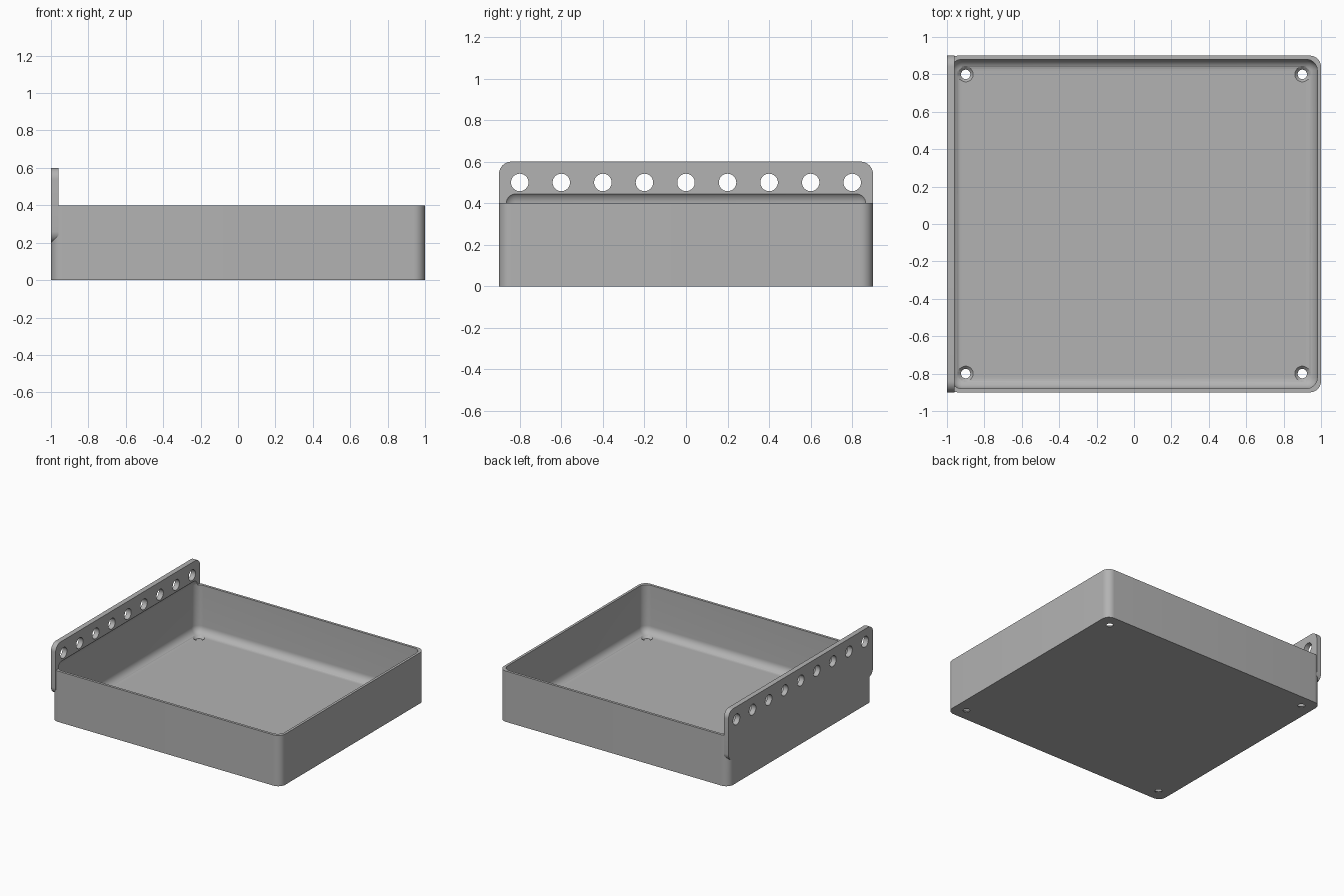
import bpy
import bmesh
from mathutils import Matrix, Vector

cube = bpy.data.objects.get("Cube")
if cube:
    bpy.data.objects.remove(cube)

grey = bpy.data.materials.new("light grey")
grey.use_nodes = True
colour = (0.45, 0.45, 0.45, 1)
grey.diffuse_color = colour
grey.node_tree.nodes["Principled BSDF"].inputs["Base Color"].default_value = colour

RADIUS = 0.06
WALL = 0.02


def make_object(name, bm):
    mesh = bpy.data.meshes.new(name)
    bm.to_mesh(mesh)
    bm.free()
    mesh.materials.append(grey)
    obj = bpy.data.objects.new(name, mesh)
    bpy.context.collection.objects.link(obj)
    return obj


def rounded_box(name, low, high, axis=None):
    """Box with rounded edges: those along one axis, or all of them."""
    low, high = Vector(low), Vector(high)
    bm = bmesh.new()
    bmesh.ops.create_cube(bm, size=1)
    for v in bm.verts:
        v.co = Vector([(a + b) / 2 + c * (b - a) for a, b, c in zip(low, high, v.co)])
    edges = [e for e in bm.edges if axis is None
             or abs((e.verts[0].co - e.verts[1].co)[axis]) > 0.001]
    bmesh.ops.bevel(bm, geom=edges, offset=RADIUS, offset_type='OFFSET',
                    segments=10, profile=0.5, affect='EDGES')
    bmesh.ops.recalc_face_normals(bm, faces=bm.faces[:])
    return make_object(name, bm)


def add_cone(bm, matrix, r1, r2, depth):
    bmesh.ops.create_cone(bm, cap_ends=True, segments=40, radius1=r1,
                          radius2=r2, depth=depth, matrix=matrix)


def combine(target, tool, operation):
    """Apply an exact boolean and discard the tool."""
    mod = target.modifiers.new(operation.title(), 'BOOLEAN')
    mod.operation = operation
    mod.solver = 'EXACT'
    mod.object = tool
    bpy.context.view_layer.objects.active = target
    bpy.ops.object.modifier_apply(modifier=mod.name)
    bpy.data.objects.remove(tool)


# Outer tray block and the taller mounting plate on its side
tray = rounded_box("tray", (-1, -0.9, 0), (1, 0.9, 0.4), axis=2)
plate = rounded_box("mounting_plate", (-1, -0.9, 0.2), (-0.96, 0.9, 0.6), axis=0)
combine(tray, plate, 'UNION')

# Hollow with rounded floor edges, which also scoops into the plate
cavity = rounded_box("cavity_cutter", (-1 + WALL, -0.9 + WALL, WALL),
                     (1 - WALL, 0.9 - WALL, 0.4 + RADIUS))
combine(tray, cavity, 'DIFFERENCE')

# Row of holes through the plate
bm = bmesh.new()
for i in range(-4, 5):
    place = Matrix.Translation((-0.98, i * 0.2, 0.5)) @ Matrix.Rotation(1.5707963, 4, 'Y')
    add_cone(bm, place, 0.042, 0.042, 0.2)
combine(tray, make_object("plate_hole_cutter", bm), 'DIFFERENCE')

# Countersunk screw holes in the floor corners
shaft, sink = bmesh.new(), bmesh.new()
for x in (-0.9, 0.9):
    for y in (-0.8, 0.8):
        add_cone(shaft, Matrix.Translation((x, y, 0)), 0.025, 0.025, 0.1)
        add_cone(sink, Matrix.Translation((x, y, 0.015)), 0.025, 0.045, 0.02)
combine(tray, make_object("screw_hole_cutter", shaft), 'DIFFERENCE')
combine(tray, make_object("countersink_cutter", sink), 'DIFFERENCE')

# Smooth the rounded edges, keep the rims sharp
bpy.ops.object.select_all(action='DESELECT')
tray.select_set(True)
bpy.context.view_layer.objects.active = tray
bpy.ops.object.shade_smooth_by_angle(angle=0.5)
